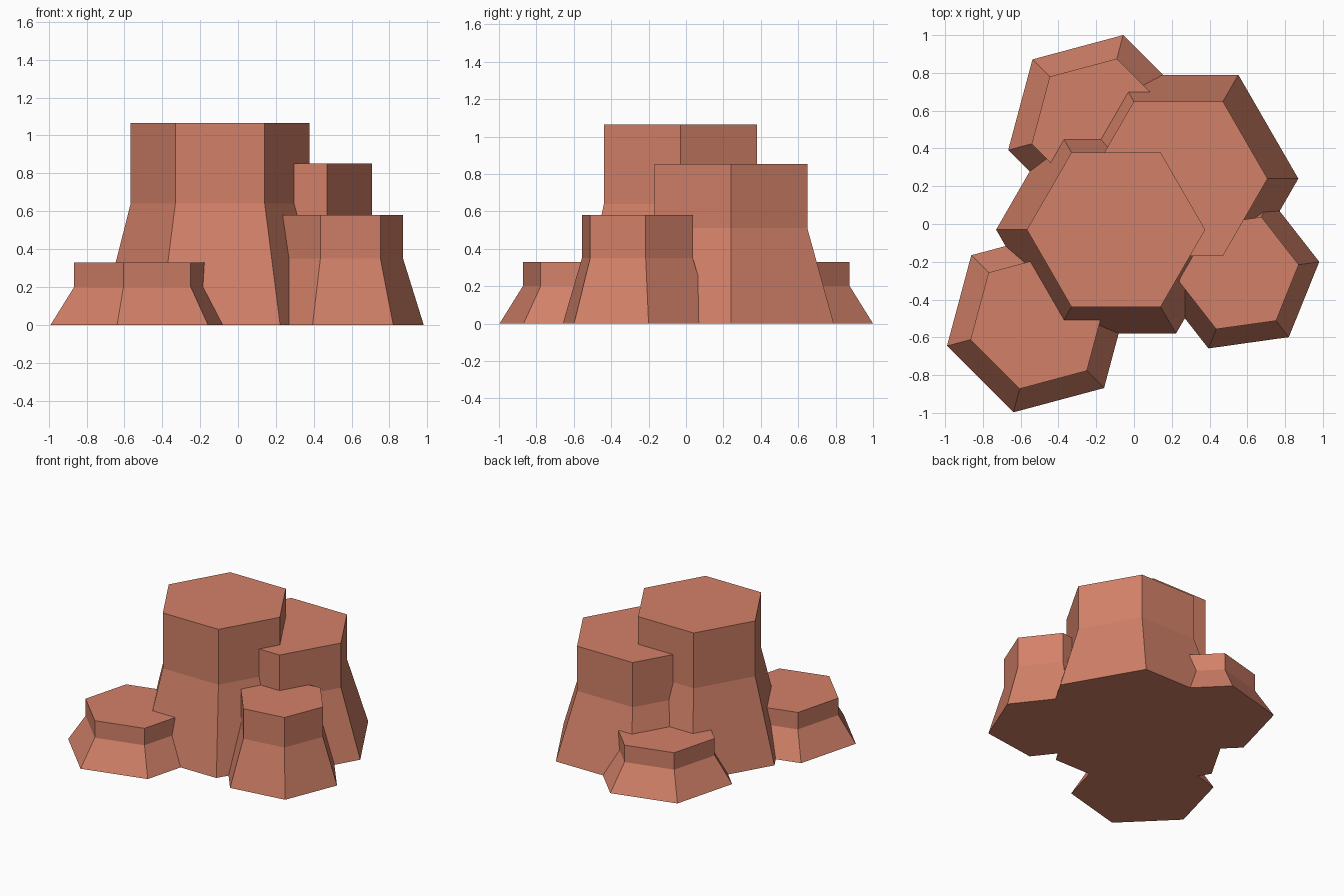
import bpy
import bmesh
from math import cos, sin, radians

cube = bpy.data.objects.get("Cube")
if cube:
    bpy.data.objects.remove(cube, do_unlink=True)

# Single red rock colour
rock = bpy.data.materials.new("terracotta_rock")
rock.use_nodes = True
colour = (0.65, 0.22, 0.14, 1.0)
rock.diffuse_color = colour
bsdf = rock.node_tree.nodes["Principled BSDF"]
bsdf.inputs["Base Color"].default_value = colour
bsdf.inputs["Roughness"].default_value = 0.9


def hex_column(name, centre, base_r, top_r, shoulder, height, turn):
    """Six-sided rock column: flared foot, then straight walls to a flat top."""
    bm = bmesh.new()
    rings = []
    for r, z in ((base_r, 0), (top_r, shoulder), (top_r, height)):
        angles = [radians(turn + 60 * i) for i in range(6)]
        rings.append([bm.verts.new((centre[0] + r * cos(a), centre[1] + r * sin(a), z))
                      for a in angles])
    for low, high in zip(rings, rings[1:]):
        for i in range(6):
            j = (i + 1) % 6
            bm.faces.new((low[i], low[j], high[j], high[i]))
    bm.faces.new(rings[0][::-1])
    bm.faces.new(rings[-1])
    mesh = bpy.data.meshes.new(name)
    bm.to_mesh(mesh)
    bm.free()
    mesh.materials.append(rock)
    obj = bpy.data.objects.new(name, mesh)
    bpy.context.collection.objects.link(obj)
    return obj


# Two tall columns
hex_column("tall_column", (-0.095, -0.03), 0.635, 0.472, 0.64, 1.065, 0)
hex_column("second_column", (0.235, 0.24), 0.635, 0.472, 0.51, 0.853, 0)

# Lower stumps around them
hex_column("left_stump", (0.555, -0.26), 0.43, 0.32, 0.35, 0.58, 8)
hex_column("front_right_stump", (-0.51, -0.517), 0.497, 0.368, 0.2, 0.33, 15)
hex_column("back_stump", (-0.186, 0.52), 0.497, 0.368, 0.2, 0.33, 15)
